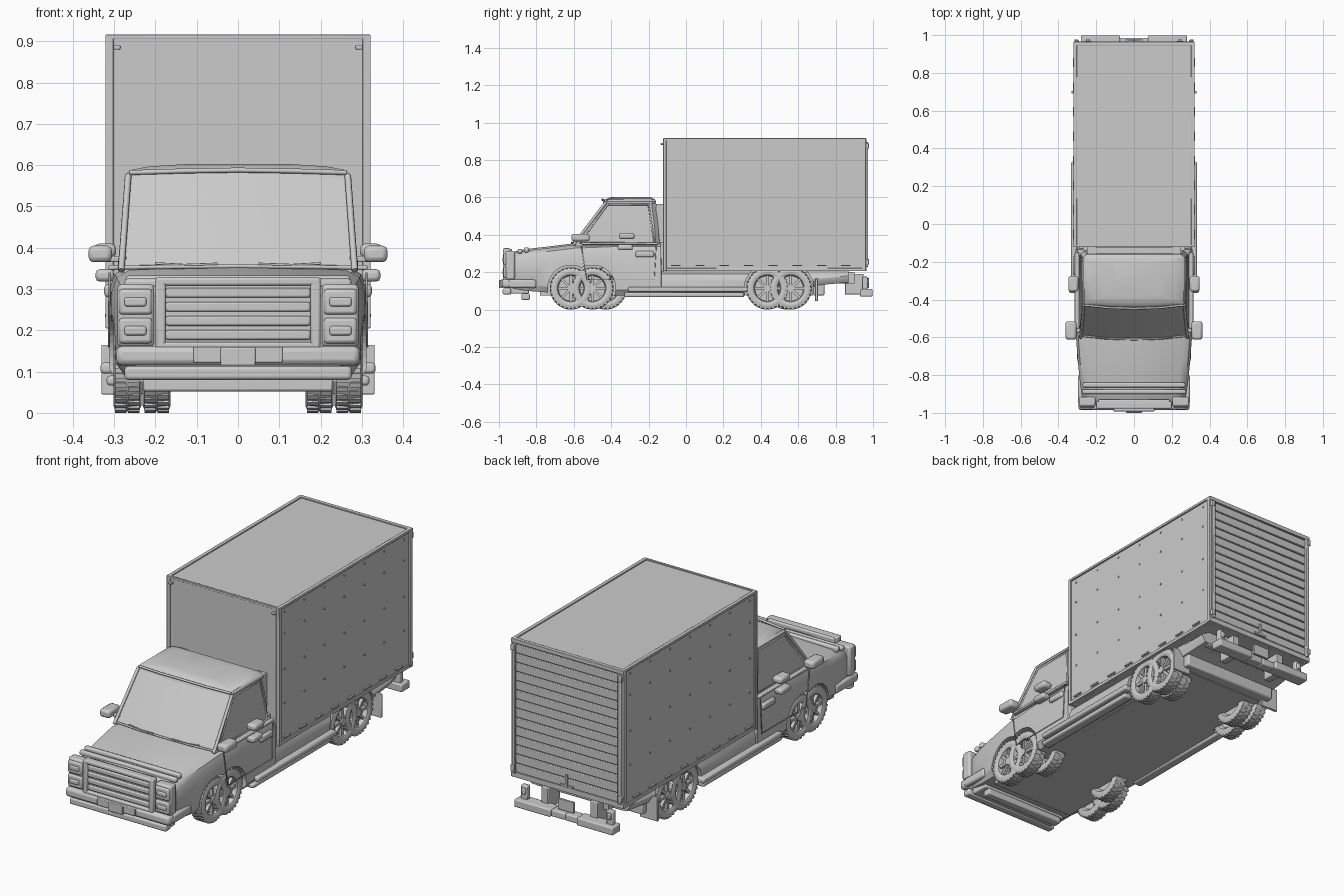
import bpy, bmesh, math
from mathutils import Matrix, Vector

if "Cube" in bpy.data.objects:
    bpy.data.objects.remove(bpy.data.objects["Cube"])

def link(name, bm, mirror=False, bevel=0):
    bmesh.ops.recalc_face_normals(bm, faces=bm.faces)
    me = bpy.data.meshes.new(name)
    bm.to_mesh(me); bm.free()
    ob = bpy.data.objects.new(name, me)
    bpy.context.collection.objects.link(ob)
    if bevel:
        b = ob.modifiers.new("bevel", 'BEVEL'); b.width = bevel; b.segments = 2
    if mirror:
        ob.modifiers.new("mirror", 'MIRROR')
    return ob

def add_box(bm, x0, x1, y0, y1, z0, z1):
    m = Matrix.Translation(((x0+x1)/2, (y0+y1)/2, (z0+z1)/2)) @ Matrix.Diagonal((x1-x0, y1-y0, z1-z0, 1))
    return bmesh.ops.create_cube(bm, size=1, matrix=m)['verts']

def boxes(name, dims, mirror=False, bevel=0):
    bm = bmesh.new()
    for d in dims:
        add_box(bm, *d)
    return link(name, bm, mirror, bevel)

def loft(name, rings, mirror=False):
    bm = bmesh.new()
    vs = [[bm.verts.new(p) for p in r] for r in rings]
    n = len(rings[0])
    for a, b in zip(vs, vs[1:]):
        for i in range(n):
            bm.faces.new((a[i], a[(i+1) % n], b[(i+1) % n], b[i]))
    bm.faces.new(vs[0]); bm.faces.new(vs[-1])
    return link(name, bm, mirror)

def tube(name, pts, r, cyclic=False, mirror=True):
    cu = bpy.data.curves.new(name, 'CURVE')
    cu.dimensions = '3D'; cu.bevel_depth = r; cu.bevel_resolution = 2; cu.use_fill_caps = True
    sp = cu.splines.new('POLY'); sp.points.add(len(pts)-1); sp.use_cyclic_u = cyclic
    for p, c in zip(sp.points, pts):
        p.co = (*c, 1)
    ob = bpy.data.objects.new(name, cu)
    bpy.context.collection.objects.link(ob)
    if mirror:
        ob.modifiers.new("mirror", 'MIRROR')

def cyl_x(bm, x0, x1, y, z, r, seg):
    m = Matrix.Translation(((x0+x1)/2, y, z)) @ Matrix.Rotation(math.pi/2, 4, 'Y')
    bmesh.ops.create_cone(bm, cap_ends=True, segments=seg, radius1=r, radius2=r, depth=x1-x0, matrix=m)

# lower body: hood, cab and bed sills lofted along y
def body_ring(y, w, zb, zs, zt):
    half = [(w*.93, zb), (w, zb+.03), (w, zs), (w-.012, zt-.02), (w-.045, zt-.002)]
    return ([(x, y, z) for x, z in half] + [(0, y, zt+.006)] + [(-x, y, z) for x, z in reversed(half)])
stations = [(-.955, .262, .13, .24, .285), (-.93, .272, .115, .26, .302), (-.85, .285, .10, .27, .318),
            (-.72, .298, .09, .28, .333), (-.6, .307, .08, .29, .348), (-.4, .311, .075, .30, .356),
            (-.135, .311, .075, .30, .356), (-.13, .305, .075, .16, .21), (.6, .303, .08, .16, .21),
            (.70, .30, .13, .17, .21), (.87, .29, .145, .18, .21)]
body = loft("truck_body", [body_ring(*s) for s in stations])

# wheel arches cut out of the body
WHEELS = [-.615, -.50, .435, .56]
for i, y in enumerate(WHEELS):
    for s in (1, -1):
        bm = bmesh.new()
        cyl_x(bm, *sorted((s*.15, s*.4)), y, .113, .124, 40)
        cut = link("arch_cutter", bm)
        cut.hide_render = True; cut.display_type = 'WIRE'
        cut.hide_set(True)
        md = body.modifiers.new("arch", 'BOOLEAN'); md.operation = 'DIFFERENCE'; md.object = cut

# cab upper: windscreen, side glass and crowned roof lofted upwards
def cab_ring(z, yf, yb, w, bow=.016):
    n = 8
    front = [(w*t, yf+bow*t*t, z+.0) for t in [-1+2*i/n for i in range(n+1)]]
    return front + [(w, yb-.02, z), (w-.02, yb, z), (-w+.02, yb, z), (-w, yb-.02, z)]
loft("cab_glasshouse", [cab_ring(.34, -.612, -.14, .285), cab_ring(.46, -.525, -.15, .277), cab_ring(.572, -.44, -.165, .264)])
loft("cab_roof", [cab_ring(.568, -.445, -.16, .270), cab_ring(.578, -.442, -.16, .271), cab_ring(.588, -.43, -.165, .262),
                  cab_ring(.597, -.415, -.18, .215), cab_ring(.603, -.39, -.2, .12)])
tube("side_window_frame", [(.285, -.565, .357), (.266, -.42, .562), (.265, -.20, .562), (.285, -.17, .357)], .006, True)
tube("windscreen_pillar", [(.283, -.602, .345), (.266, -.428, .575)], .008)
tube("windscreen_seal", [(-.28, -.592, .352), (-.14, -.607, .354), (0, -.611, .355), (.14, -.607, .354), (.28, -.592, .352)], .005, mirror=False)
tube("roof_gutter", [(-.262, -.43, .582), (-.13, -.444, .586), (0, -.447, .588), (.13, -.444, .586), (.262, -.43, .582)], .006, mirror=False)
tube("wiper", [(.05, -.612, .361), (.13, -.608, .358), (.2, -.60, .362)], .003)
tube("door_seam", [(.311, -.56, .34), (.313, -.53, .16), (.313, -.17, .16), (.311, -.16, .34)], .0025)
boxes("belt_line_trim", [(.29, .314, -.56, -.15, .346, .358)], True, .004)
boxes("bed_headboard", [(.2, .25, -.16, -.12, .33, .565), (0, .25, -.155, -.125, .54, .565), (0, .27, -.14, -.12, .2, .36)], True)

# mirrors, side lamps and handles
boxes("wing_mirror", [(.305, .362, -.612, -.515, .365, .405)], True, .012)
boxes("mirror_arm", [(.27, .32, -.575, -.55, .365, .38)], True, .004)
boxes("rear_mirror", [(.295, .348, -.358, -.275, .376, .41)], True, .012)
boxes("side_lamp", [(.30, .345, -.365, -.285, .318, .348)], True, .01)
boxes("door_handle", [(.30, .324, -.27, -.17, .28, .312)], True, .009)

# front end: grille, headlights, hood lip and bumpers
boxes("grille_back", [(-.19, .19, -.962, -.93, .16, .325)], bevel=.006)
boxes("grille_frame", [(-.20, .20, -.978, -.94, .308, .328), (-.19, .19, -.978, -.94, .155, .172),
                       (-.20, -.175, -.978, -.94, .155, .328), (.175, .20, -.978, -.94, .155, .328)], bevel=.006)
boxes("grille_slats", [(-.175, .175, -.974, -.95, z, z+.024) for z in (.177, .211, .245, .279)], bevel=.005)
boxes("headlight_housing", [(.203, .292, -.965, -.915, .16, .312)], True, .01)
boxes("headlight_rim", [(.208, .288, -.975, -.95, z, z+.062) for z in (.168, .238)], True, .008)
boxes("headlight_lens", [(.222, .275, -.982, -.96, z, z+.022) for z in (.188, .258)], True, .005)
boxes("hood_lip", [(-.275, .275, -.90, -.875, .30, .325), (-.272, .272, -.865, -.84, .305, .333)], bevel=.008)
boxes("front_bumper", [(-.295, .295, -.985, -.93, .115, .162)], bevel=.014)
boxes("bumper_side_wrap", [(.27, .297, -.95, -.80, .115, .16)], True, .01)
boxes("lower_bumper", [(-.275, .275, -.98, -.935, .08, .113)], bevel=.008)
boxes("front_valance", [(-.23, .23, -.88, -.835, .052, .085), (-.25, .25, -.94, -.84, .085, .12)], bevel=.006)
boxes("front_plate_mount", [(-.108, .108, -.992, -.97, .122, .16), (-.042, .042, -1.0, -.98, .115, .158)], bevel=.003)

# underside and sides
boxes("floor_pan", [(-.24, .24, -.78, .68, .075, .15)])
boxes("chassis_rail", [(.15, .19, -.6, .9, .14, .2)], True)
boxes("running_board", [(.27, .333, -.31, .33, .095, .122), (.27, .318, -.33, .31, .066, .09)], True, .008)
boxes("mud_flap", [(.23, .331, .69, .705, .045, .165)], True, .003)
boxes("bed_bumper", [(-.27, .27, .68, .74, .075, .14), (-.25, .25, .83, .87, .14, .2)], bevel=.008)

# wheels: lathed tyre and rim, tread lugs and spokes around the x axis
bm = bmesh.new()
prof = [(.0, .066), (.012, .068), (.028, .072), (.034, .082), (.034, .095), (.029, .107), (.0, .110),
        (-.029, .107), (-.034, .095), (-.034, .078), (-.02, .066)]
N = 40
ring = [[bm.verts.new((x, r*math.cos(2*math.pi*k/N), r*math.sin(2*math.pi*k/N))) for x, r in prof] for k in range(N)]
for k in range(N):
    for j in range(len(prof)):
        a, b = ring[k], ring[(k+1) % N]; jn = (j+1) % len(prof)
        bm.faces.new((a[j], a[jn], b[jn], b[j]))
cyl_x(bm, -.02, .006, 0, 0, .068, 32)
cyl_x(bm, 0, .03, 0, 0, .019, 16)
for k in range(30):
    for side in (0, 1):
        vs = add_box(bm, -.030+.032*side, -.002+.032*side, -.006, .006, .103, .113)
        bmesh.ops.rotate(bm, verts=vs, cent=(0, 0, 0), matrix=Matrix.Rotation(2*math.pi*(k+side*.5)/30, 3, 'X'))
for k in range(8):
    vs = add_box(bm, .004, .022, -.007, .007, .012, .07)
    bmesh.ops.rotate(bm, verts=vs, cent=(0, 0, 0), matrix=Matrix.Rotation(2*math.pi*k/8, 3, 'X'))
first = link("wheel", bm)
spots = [(.268, y) for y in WHEELS] + [(.197, -.43), (.197, .54)]
for i, (x, y) in enumerate(spots):
    for s in (1, -1):
        ob = first if (i == 0 and s == 1) else first.copy()
        if ob is not first:
            bpy.context.collection.objects.link(ob)
        ob.location = (s*x, y, .113)
        ob.rotation_euler = (0, 0, 0 if s == 1 else math.pi)
boxes("axles", [(-.2, .2, y-.015, y+.015, .098, .128) for y in WHEELS])

# cargo box with trims, rivets and base dashes
boxes("cargo_box", [(-.313, .313, -.118, .955, .206, .91)])
boxes("cargo_corner_trim", [(.302, .321, -.122, -.105, .205, .915), (.302, .321, .94, .962, .205, .915)], True, .002)
boxes("cargo_edge_trim", [(.302, .321, -.122, .962, .903, .916), (.302, .319, -.12, .96, .205, .222)], True, .002)
boxes("cargo_cross_trim", [(-.32, .32, -.122, -.11, .905, .916), (-.32, .32, .945, .965, .895, .916),
                           (-.32, .32, .945, .965, .205, .232)], bevel=.002)
bm = bmesh.new()
for z in (.88, .77, .585, .41):
    for k in range(7):
        cyl_x(bm, .311, .317, -.07+k*.162, z, .005, 8)
link("side_rivets", bm, True)
boxes("side_marker_dashes", [(.31, .322, y, y+.05, .232, .239) for y in [-.08+.13*k for k in range(8)]], True)
boxes("roof_marker_lamp", [(.285, .302, -.135, -.115, .88, .891)], True, .003)

# rear roller door
step = .66/14
boxes("roller_door_slats", [(-.292, .292, .95, .966, .234+step*k, .234+step*(k+1)-.006) for k in range(14)], bevel=.003)
boxes("door_side_channel", [(.292, .31, .945, .974, .228, .895)], True, .003)
boxes("door_latch", [(-.006, .006, .96, .974, .236, .30), (-.035, .035, .96, .972, .236, .246)])
boxes("door_hinge", [(.296, .316, .955, .978, z, z+.03) for z in (.24, .86)], True, .003)

# rear bumper with lamp posts and plate
boxes("rear_bumper", [(.075, .28, .93, .998, .07, .11), (0, .08, .93, .985, .07, .105)], True, .006)
boxes("rear_lamp_post", [(.225, .262, .942, .97, .10, .178)], True, .005)
boxes("rear_lamp", [(.232, .255, .965, .978, .135, .165)], True, .004)
boxes("rear_plate", [(-.045, .045, .965, .978, .115, .17)], bevel=.002)
boxes("bumper_bracket", [(.12, .16, .85, .95, .08, .19)], True, .004)

# smooth rounded parts, keep hard edges
for ob in bpy.context.scene.objects:
    ob.select_set(ob.type == 'MESH' and not ob.hide_render)
bpy.context.view_layer.objects.active = body
bpy.ops.object.shade_smooth_by_angle(angle=math.radians(35))
